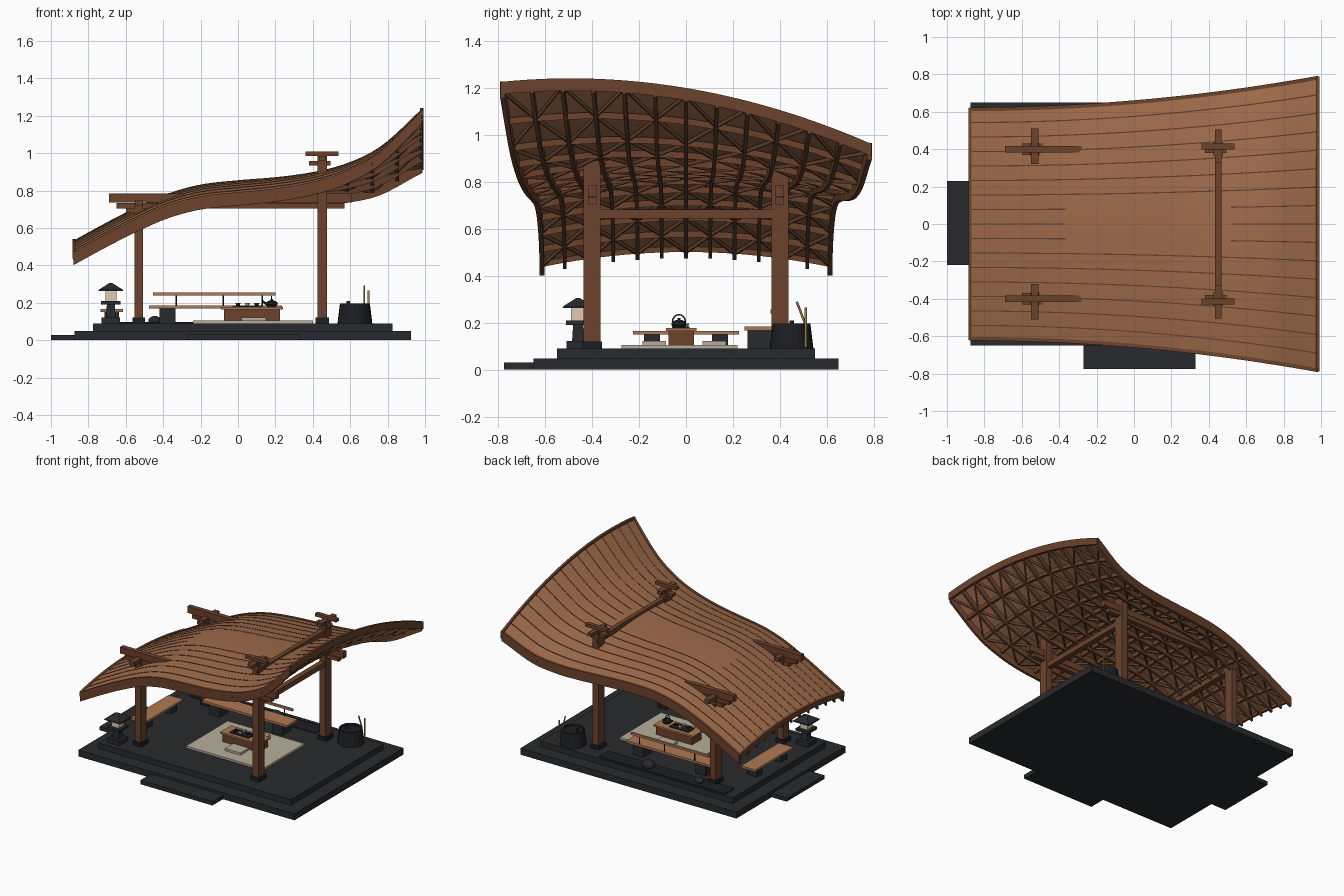
import bpy, bmesh, math
from mathutils import Vector

if "Cube" in bpy.data.objects:
    bpy.data.objects.remove(bpy.data.objects["Cube"])

def mat(name, c):
    m = bpy.data.materials.new(name)
    m.diffuse_color = (*c, 1)
    m.use_nodes = True
    m.node_tree.nodes["Principled BSDF"].inputs["Base Color"].default_value = m.diffuse_color
    return m

WOOD = mat("roof_wood", (.34, .145, .068))
BROWN = mat("frame_wood", (.15, .055, .025))
RIB = mat("rib_wood", (.12, .05, .025))
SEAT = mat("seat_wood", (.42, .19, .085))
STONE = mat("dark_stone", (.022, .023, .026))
IRON = mat("iron", (.012, .013, .016))
CREAM = mat("straw", (.47, .43, .33))
PAPER = mat("paper", (.75, .6, .45))
CANE = mat("cane", (.35, .22, .07))

def finish(name, bm, m, smooth=False):
    bmesh.ops.recalc_face_normals(bm, faces=bm.faces)
    me = bpy.data.meshes.new(name)
    bm.to_mesh(me)
    bm.free()
    me.materials.append(m)
    if smooth:
        for p in me.polygons:
            p.use_smooth = True
    ob = bpy.data.objects.new(name, me)
    bpy.context.collection.objects.link(ob)
    return ob

def box(name, x0, x1, y0, y1, z0, z1, m):
    bm = bmesh.new()
    bmesh.ops.create_cube(bm, size=1)
    for v in bm.verts:
        v.co = ((x0 + x1) / 2 + v.co.x * (x1 - x0), (y0 + y1) / 2 + v.co.y * (y1 - y0), (z0 + z1) / 2 + v.co.z * (z1 - z0))
    return finish(name, bm, m)

def lathe(name, x, y, prof, m, n=24, turn=0.0):
    bm = bmesh.new()
    rings = [[bm.verts.new((x + r * math.cos(turn + 2 * math.pi * i / n), y + r * math.sin(turn + 2 * math.pi * i / n), z))
              for i in range(n)] for r, z in prof]
    for a, b in zip(rings, rings[1:]):
        for i in range(n):
            bm.faces.new((a[i], a[(i + 1) % n], b[(i + 1) % n], b[i]))
    bm.faces.new(rings[0])
    bm.faces.new(rings[-1])
    return finish(name, bm, m)

def rod(name, pts, r, m):
    cu = bpy.data.curves.new(name, 'CURVE')
    cu.dimensions = '3D'
    cu.bevel_depth, cu.bevel_resolution, cu.use_fill_caps = r, 2, True
    s = cu.splines.new('POLY')
    s.points.add(len(pts) - 1)
    for p, c in zip(s.points, pts):
        p.co = (*c, 1)
    cu.materials.append(m)
    ob = bpy.data.objects.new(name, cu)
    bpy.context.collection.objects.link(ob)

# ---- roof surface: S-shaped ridge profile, arched across, twisted toward the right end
RIDGE = [(-.88, .53), (-.69, .634), (-.53, .715), (-.37, .785), (-.2, .832), (0, .855), (.2, .871),
         (.4, .895), (.57, .933), (.76, 1.015), (.985, 1.195)]
XL, XR = -.88, .985

def ridge(x):
    k = max(i for i in range(len(RIDGE) - 1) if RIDGE[i][0] <= x + 1e-6 or i == 0)
    def slope(i):
        a, b = RIDGE[max(i - 1, 0)], RIDGE[min(i + 1, len(RIDGE) - 1)]
        return (b[1] - a[1]) / (b[0] - a[0])
    (xa, za), (xb, zb) = RIDGE[k], RIDGE[k + 1]
    h = xb - xa
    t = (x - xa) / h
    return ((2*t**3 - 3*t*t + 1) * za + (t**3 - 2*t*t + t) * h * slope(k)
            + (3*t*t - 2*t**3) * zb + (t**3 - t*t) * h * slope(k + 1))

def roof(x, v, drop=0.0):
    y = v * (.62 + .17 * ((x - XL) / (XR - XL)) ** 2)
    twist = .168 * (max(0, x + .15) / 1.135) ** 2
    return Vector((x, y, ridge(x) - .17 * y * y - twist * y - drop))

def strip(bm, path, w, d0, d1):
    """Rectangular bar following roof parameters, from drop d0 to drop d1."""
    base = [roof(*p) for p in path]
    prev = None
    for i, p in enumerate(base):
        t = base[min(i + 1, len(base) - 1)] - base[max(i - 1, 0)]
        s = Vector((-t.y, t.x, 0)).normalized() * w / 2
        ring = [bm.verts.new(p + q * s - Vector((0, 0, d))) for q, d in ((-1, d0), (1, d0), (1, d1), (-1, d1))]
        if prev:
            for j in range(4):
                bm.faces.new((prev[j], prev[(j + 1) % 4], ring[(j + 1) % 4], ring[j]))
        else:
            bm.faces.new(ring)
        prev = ring
    bm.faces.new(prev)

N = 40
XS = [XL + (XR - XL) * i / N for i in range(N + 1)]
VS = [-1 + j / 12 for j in range(25)]

# roof skin
bm = bmesh.new()
grids = [[[bm.verts.new(roof(x, v, d)) for v in VS] for x in XS] for d in (0, .012)]
for g in grids:
    for i in range(N):
        for j in range(24):
            bm.faces.new((g[i][j], g[i + 1][j], g[i + 1][j + 1], g[i][j + 1]))
finish("roof_skin", bm, WOOD, True)

# thin dark plank seams on top
bm = bmesh.new()
for k in range(1, 16):
    strip(bm, [(x, -1 + k / 8) for x in XS if x < -.3 or k not in (7, 8, 9) or x > .3][:None if k not in (7, 8, 9) else 12], .006, -.002, .008)
    if k in (7, 8, 9):
        strip(bm, [(x, -1 + k / 8) for x in XS if x > .5], .006, -.002, .008)
finish("plank_seams", bm, RIB)

# long ribs, cross purlins and zigzag lattice below
NR, NP = 12, 14
bm = bmesh.new()
for k in range(1, NR):
    strip(bm, [(x, -1 + 2 * k / NR) for x in XS], .016, .012, .055)
finish("long_ribs", bm, RIB)
px = [XL + (XR - XL) * i / NP for i in range(NP + 1)]
bm = bmesh.new()
for x in px[1:-1]:
    strip(bm, [(x, v) for v in VS], .018, .012, .04)
finish("cross_purlins", bm, BROWN)
bm = bmesh.new()
for k in range(NR):
    for i in range(NP):
        e = (i + k) % 2
        strip(bm, [(px[i], -1 + 2 * (k + e) / NR), (px[i + 1], -1 + 2 * (k + 1 - e) / NR)], .009, .02, .036)
finish("lattice_braces", bm, RIB)

# edge beams
for nm, v in (("front_fascia", -.99), ("back_fascia", .99)):
    bm = bmesh.new()
    strip(bm, [(x, v) for x in XS], .02, -.006, .065)
    finish(nm, bm, BROWN)
for nm, x in (("left_edge_beam", XL + .003), ("right_edge_beam", XR - .003)):
    bm = bmesh.new()
    strip(bm, [(x, v) for v in VS], .018, -.008, .045 if x > 0 else .03)
    finish(nm, bm, BROWN)

# ---- stone platform and steps
box("lower_slab", -.875, .925, -.65, .65, 0, .048, STONE)
box("upper_slab", -.775, .825, -.55, .55, .048, .09, STONE)
box("front_step", -.27, .33, -.775, -.65, 0, .03, STONE)
box("left_step", -1, -.875, -.22, .23, 0, .027, STONE)
box("garden_bed", -.7, .35, .42, .535, .09, .096, IRON)

# ---- timber frame, mirrored front and back
for side, s in (("front", -1), ("back", 1)):
    y = .4 * s
    for nm, x, top, w in (("left", -.53, .735, .023), ("right", .45, .985, .025)):
        box(f"{side}_{nm}_column", x - w, x + w, y - .036, y + .036, .09, top, BROWN)
        box(f"{side}_{nm}_column_base", x - w - .011, x + w + .011, y - .043, y + .043, .09, .12, IRON)
    box(f"{side}_long_beam", -.69, .61, y - .018, y + .018, .737, .785, BROWN)
    box(f"{side}_lower_long_beam", -.65, .57, y - .018, y + .018, .705, .733, BROWN)
    yb = .415 * s
    box(f"{side}_left_bracket", -.55, -.51, yb - .095, yb + .095, .72, .75, BROWN)
    box(f"{side}_left_cap", -.6, -.46, y - .03, y + .03, .68, .705, BROWN)
    box(f"{side}_right_bracket_long", .362, .538, yb - .016, yb + .016, .985, 1.008, BROWN)
    box(f"{side}_right_bracket_cross", .432, .468, yb - .09, yb + .09, .96, .985, BROWN)
    box(f"{side}_right_bracket_low", .38, .495, y - .02, y + .02, .935, .958, BROWN)
box("left_cross_beam", -.55, -.51, -.44, .44, .645, .685, BROWN)
box("right_cross_beam", .433, .467, -.44, .44, .883, .922, BROWN)
box("right_tie_beam", .43, .47, -.37, .37, .645, .683, BROWN)

# ---- benches
box("back_bench_seat", -.475, .235, .25, .375, .168, .185, SEAT)
for x in (-.42, .1):
    box("back_bench_leg", x, x + .085, .262, .365, .09, .168, STONE)
box("back_bench_rail", -.455, .2, .36, .376, .24, .256, SEAT)
for x in (-.33, -.08, .13):
    rod("rail_post", [(x, .368, .18), (x, .368, .245)], .004, IRON)
box("side_bench_seat", -.735, -.615, -.225, .225, .15, .166, SEAT)
for y in (-.18, .11):
    box("side_bench_leg", -.715, -.635, y, y + .07, .09, .15, STONE)

# ---- mat, tea table, cushions
box("straw_mat", -.24, .4, -.275, .22, .09, .105, CREAM)
box("table_body", -.075, .225, -.075, .035, .105, .165, BROWN)
box("table_top", -.09, .24, -.085, .045, .165, .178, SEAT)
for y in (-.185, .07):
    box("cushion", .02, .15, y, y + .1, .105, .122, CREAM)
box("tea_tray", -.03, .13, -.06, .015, .178, .184, IRON)
for x, y in ((0, -.03), (.05, -.045), (.05, 0), (.1, -.02)):
    lathe("tea_cup", x, y, [(.009, .184), (.014, .198)], CREAM if x == .05 else IRON, 12)
lathe("kettle", .18, -.03, [(.022, .178), (.032, .19), (.03, .203), (.014, .211), (.006, .213), (.006, .22)], IRON)
rod("kettle_handle", [(.18, -.03 + .028 * math.cos(a * math.pi / 8), .203 + .032 * math.sin(a * math.pi / 8)) for a in range(9)], .003, IRON)
rod("kettle_spout", [(.155, -.03, .19), (.132, -.03, .208)], .006, IRON)

# ---- stone lantern
lx, ly, q = -.68, -.46, math.pi / 4
for nm, m, prof in (
        ("lantern_base", STONE, [(.07, .09), (.07, .122)]),
        ("lantern_post", STONE, [(.036, .122), (.03, .19)]),
        ("lantern_tray", STONE, [(.074, .19), (.074, .21)]),
        ("lantern_light", PAPER, [(.042, .21), (.042, .262)]),
        ("lantern_roof", STONE, [(.094, .262), (.09, .27), (.012, .305)])):
    lathe(nm, lx, ly, prof, m, 4, q)

# ---- water barrel with ladle handles
lathe("water_barrel", .625, .45, [(.093, .09), (.08, .197), (.072, .197), (.07, .185)], IRON)
lathe("barrel_knob", .59, .45, [(.01, .185), (.01, .21)], IRON, 12)
rod("leaning_ladle", [(.675, .51, .19), (.675, .472, .29)], .005, CANE)
rod("standing_ladle", [(.698, .51, .095), (.698, .51, .265)], .006, CANE)

# ---- garden stones behind the bench
for x, y, r in ((-.02, .476, .048), (-.445, .477, .034)):
    bm = bmesh.new()
    bmesh.ops.create_uvsphere(bm, u_segments=16, v_segments=10, radius=r)
    for v in bm.verts:
        v.co = (v.co.x + x, v.co.y * .85 + y, v.co.z * .7 + .09 + r * .45)
    finish("garden_stone", bm, STONE, True)
